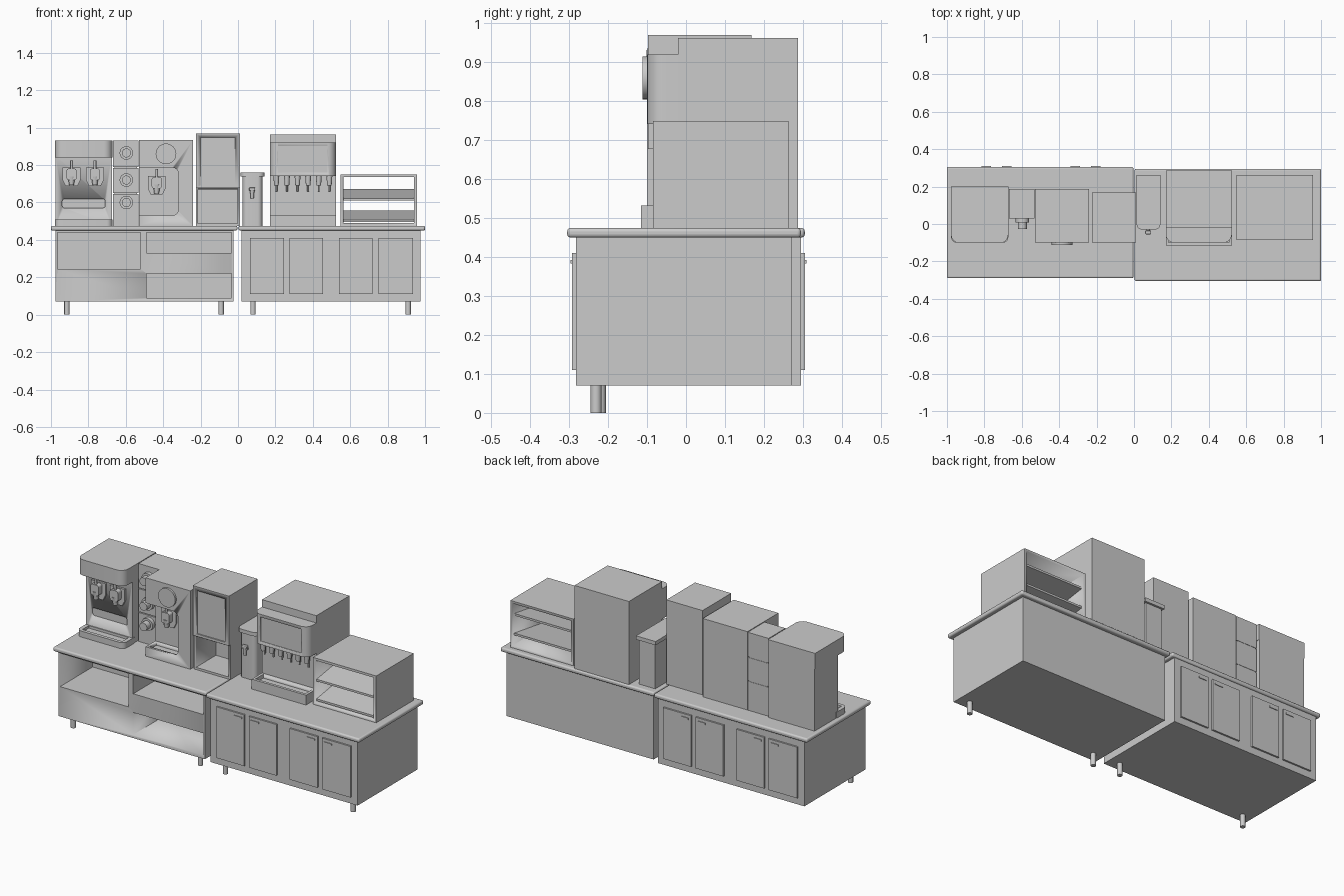
import bpy, bmesh, math
from mathutils import Vector, Matrix

if "Cube" in bpy.data.objects:
    bpy.data.objects.remove(bpy.data.objects["Cube"])


def outline(u0, u1, v0, v1, r=(0, 0, 0, 0), n=6):
    """Rectangle outline with radii for bottom-left, bottom-right, top-right, top-left."""
    pts = []
    corners = [(u0, v0, 1, 1), (u1, v0, -1, 1), (u1, v1, -1, -1), (u0, v1, 1, -1)]
    for i, (u, v, su, sv) in enumerate(corners):
        if r[i] == 0:
            pts.append((u, v))
            continue
        for k in range(n + 1):
            a = math.pi + i * math.pi / 2 + k * math.pi / 2 / n
            pts.append((u + su * r[i] + r[i] * math.cos(a), v + sv * r[i] + r[i] * math.sin(a)))
    return pts


def finish(name, bm, smooth=True):
    bmesh.ops.recalc_face_normals(bm, faces=bm.faces[:])
    me = bpy.data.meshes.new(name)
    bm.to_mesh(me)
    bm.free()
    ob = bpy.data.objects.new(name, me)
    bpy.context.collection.objects.link(ob)
    if smooth:
        bpy.ops.object.select_all(action='DESELECT')
        ob.select_set(True)
        bpy.context.view_layer.objects.active = ob
        bpy.ops.object.shade_smooth_by_angle(angle=math.radians(35))
    return ob


def prism(name, pts, axis, a0, a1):
    """Extrude an outline along x, y or z from a0 to a1."""
    place = {'x': lambda u, v, a: (a, u, v), 'y': lambda u, v, a: (u, a, v),
             'z': lambda u, v, a: (u, v, a)}[axis]
    bm = bmesh.new()
    lo = [bm.verts.new(place(u, v, a0)) for u, v in pts]
    hi = [bm.verts.new(place(u, v, a1)) for u, v in pts]
    bm.faces.new(lo)
    bm.faces.new(hi)
    for i in range(len(pts)):
        j = (i + 1) % len(pts)
        bm.faces.new((lo[i], lo[j], hi[j], hi[i]))
    return finish(name, bm)


def box(name, x0, x1, y0, y1, z0, z1, bevel=0):
    ob = prism(name, outline(x0, x1, y0, y1), 'z', z0, z1)
    if bevel:
        m = ob.modifiers.new("round_edges", 'BEVEL')
        m.width, m.segments = bevel, 3
    return ob


def rod(name, p, q, r0, r1=None, n=20):
    p, q = Vector(p), Vector(q)
    d = q - p
    bm = bmesh.new()
    rot = d.to_track_quat('Z', 'Y').to_matrix().to_4x4()
    bmesh.ops.create_cone(bm, cap_ends=True, segments=n, radius1=r0,
                          radius2=r0 if r1 is None else r1, depth=d.length,
                          matrix=Matrix.Translation((p + q) / 2) @ rot)
    return finish(name, bm)


def cut(ob, cutter):
    m = ob.modifiers.new("cut", 'BOOLEAN')
    m.operation, m.object, m.solver = 'DIFFERENCE', cutter, 'EXACT'
    bpy.context.view_layer.objects.active = ob
    bpy.ops.object.modifier_apply(modifier=m.name)
    bpy.data.objects.remove(cutter)


def cut_box(ob, *b):
    cut(ob, box("cutter", *b))


def tap(name, x, y, z, s=1.0):
    """Dispensing tap on a wall at depth y: plate, block, spout and lever."""
    plate = [(x - .045 * s, z + .045 * s), (x - .045 * s, z - .02 * s), (x - .03 * s, z - .05 * s),
             (x + .03 * s, z - .05 * s), (x + .045 * s, z - .02 * s), (x + .045 * s, z + .045 * s)]
    prism(name + "_plate", plate, 'y', y - .012, y + .002)
    prism(name + "_block", outline(x - .025 * s, x + .025 * s, z - .02 * s, z + .04 * s,
                                   (.012 * s,) * 4, 4), 'y', y - .045, y - .01)
    rod(name + "_spout", (x, y - .03, z - .045 * s), (x, y - .03, z), .012 * s, .018 * s)
    rod(name + "_lever", (x, y - .03, z + .03 * s), (x, y - .036, z + .08 * s), .007 * s)


def doors(name, side, x_sign, y):
    """Four cabinet doors with small bar pulls."""
    for i, (a, b) in enumerate([(.065, .245), (.275, .455), (.54, .72), (.75, .935)]):
        x0, x1 = sorted((a * x_sign, b * x_sign))
        box(f"{name}_door_{i + 1}", x0, x1, *sorted((y, y + side * .01)), .11, .41)
        h = (b - .04 if i % 2 == 0 else a + .04) * x_sign
        box(f"{name}_pull_{i + 1}", h - .025, h + .025,
            *sorted((y + side * .009, y + side * .014)), .383, .393)


# Left counter with open cubbies in front, doors behind
body = box("left_cabinet", -.975, -.025, -.272, .295, .07, .452)
for c in [(-.965, -.52, .245, .44), (-.49, -.035, .33, .44), (-.49, -.035, .09, .22)]:
    cut_box(body, c[0], c[1], -.4, .03, c[2], c[3])
box("left_worktop", -1, -.003, -.29, .305, .45, .475, .009)
doors("left", 1, -1, .295)

# Right counter with doors in front
box("right_cabinet", .02, .975, -.283, .272, .07, .452)
box("right_worktop", .003, 1, -.305, .295, .45, .475, .009)
doors("right", -1, 1, -.283)

# Front legs
for i, (x, y) in enumerate([(-.915, -.22), (-.09, -.22), (.08, -.231), (.91, -.231)]):
    rod(f"leg_{i + 1}", (x, y, 0), (x, y, .075), .014)

# Twin tap frozen drink machine
R = .045
m = box("twin_tap_body", -.975, -.675, -.015, .2, .475, .85)
cut(m, prism("cutter", outline(-.94, -.71, .57, .62, (.015,) * 4), 'y', -.1, -.005))
prism("twin_tap_head", outline(-.978, -.672, -.102, .2, (R, R, 0, 0)), 'z', .84, .932)
t = prism("twin_tap_drip_tray", outline(-.978, -.672, -.1, .0, (.03, .03, 0, 0)), 'z', .474, .51)
cut_box(t, -.955, -.695, -.08, -.02, .495, .6)
for i, x in enumerate((-.89, -.765)):
    tap(f"twin_tap_{i + 1}", x, -.015, .74, 1.05)

# Stack of three boxes with round nozzles
for i, (z0, z1, zc) in enumerate([(.475, .645, .6), (.65, .785, .72), (.79, .932, .865)]):
    box(f"stack_box_{i + 1}", -.667, -.532, .03, .187, z0, z1)
    rod(f"stack_collar_{i + 1}", (-.597, .032, zc), (-.597, .008, zc), .036, n=24)
    rod(f"stack_nozzle_{i + 1}", (-.597, .01, zc), (-.597, -.027, zc), .024, n=24)
box("stack_spine", -.66, -.54, .04, .185, .475, .93)

# Single tap machine with side-open bay
m = box("single_tap_body", -.53, -.24, -.1, .187, .475, .935)
cut(m, prism("cutter", outline(-.6, -.318, .53, .787, (0, .035, .035, 0)), 'y', -.2, -.01))
cut_box(m, -.515, -.335, -.085, -.02, .512, .6)
rod("single_tap_badge_disk", (-.385, -.098, .86), (-.385, -.112, .86), .055, n=32)
tap("single_tap", -.435, -.01, .695, 1.05)

# Tall dispenser with upper door and lower bay
m = box("tall_dispenser", -.225, .01, -.085, .168, .475, .97)
cut_box(m, -.213, -.002, -.2, .1, .488, .67)
m = box("tall_dispenser_door", -.225, .01, -.098, -.084, .678, .97)
cut_box(m, -.2, -.015, -.2, -.091, .693, .947)

# Slim urn with lid and spigot
prism("urn_body", outline(.025, .13, -.023, .25, (.025, .025, 0, 0)), 'z', .475, .74)
prism("urn_lid", outline(.014, .141, -.03, .262, (.03, .03, 0, 0)), 'z', .738, .76)
rod("urn_spigot_arm", (.076, -.02, .655), (.076, -.045, .655), .009)
rod("urn_spigot_spout", (.076, -.045, .665), (.076, -.045, .622), .012, .008)
box("urn_spigot_handle", .06, .092, -.055, -.035, .662, .68, .004)

# Soda fountain
box("fountain_body", .17, .523, -.02, .287, .475, .963)
m = prism("fountain_head", outline(.17, .523, -.1, -.018, (R, R, 0, 0)), 'z', .742, .92)
cut_box(m, .215, .478, -.2, -.094, .76, .903)
m = box("fountain_drip_tray", .17, .523, -.116, -.018, .474, .533)
cut_box(m, .185, .508, -.1, -.03, .51, .6)
for i in range(6):
    x = .205 + i * .0567
    rod(f"fountain_nozzle_{i + 1}", (x, -.06, .69), (x, -.06, .745), .012, .016, 16)
    rod(f"fountain_lever_{i + 1}", (x, -.035, .745), (x, -.045, .66), .005, n=8)

# Open display shelf with sloping shelves
m = box("display_case", .547, .957, -.085, .263, .475, .75)
cut_box(m, .563, .941, -.2, .4, .49, .736)
for i, z in enumerate((.495, .61)):
    prism(f"display_shelf_{i + 1}", [(-.075, z), (.25, z + .05), (.25, z + .062), (-.075, z + .012)],
          'x', .56, .944)
